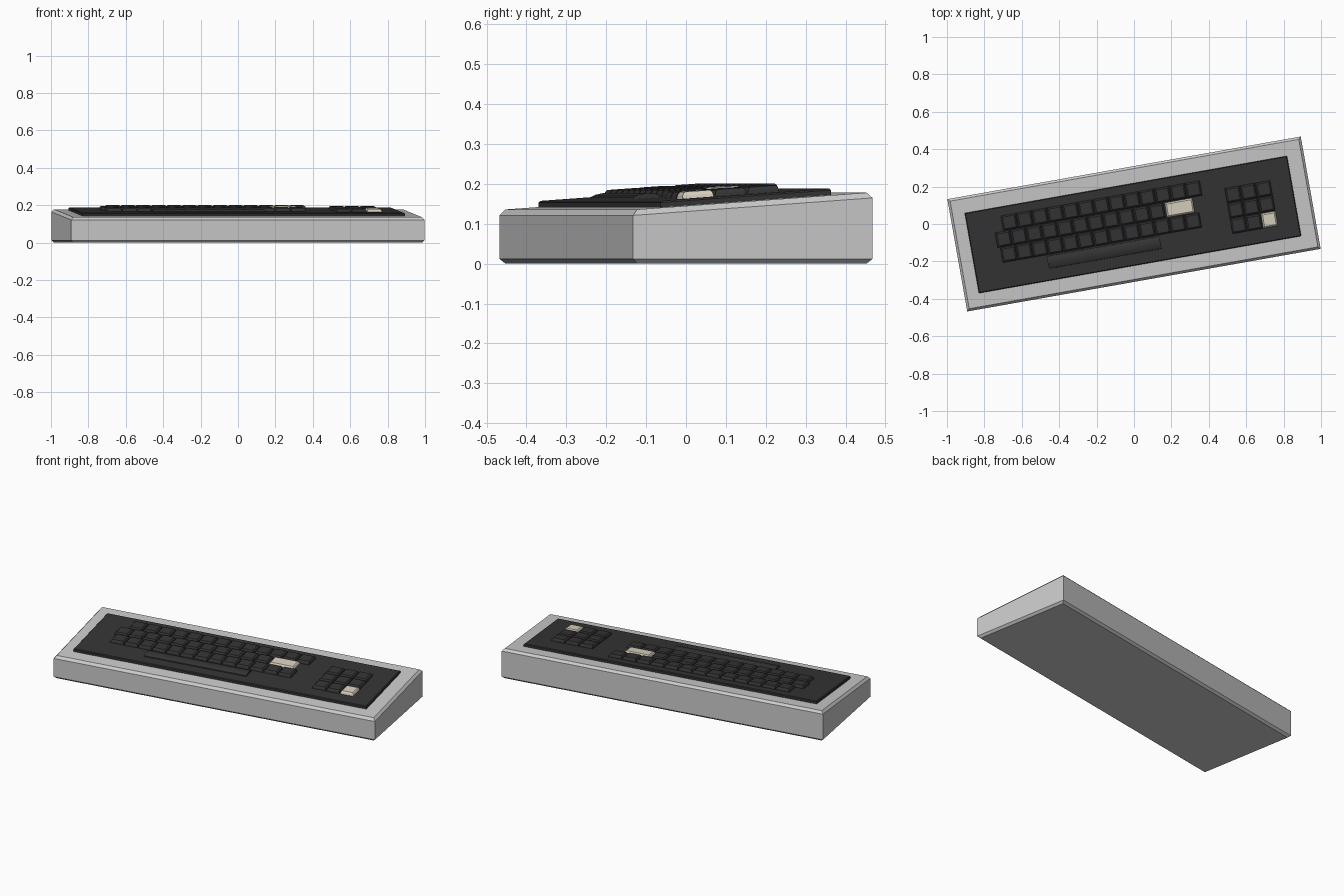
import bpy, bmesh, math
from mathutils import Matrix

if "Cube" in bpy.data.objects:
    bpy.data.objects.remove(bpy.data.objects["Cube"])

TURN = Matrix.Rotation(math.radians(10.05), 4, 'Z')
SLOPE = 0.072


def deck(y):
    # height of the sloping case top
    return 0.157 + SLOPE * y


def material(name, rgb):
    m = bpy.data.materials.new(name)
    m.diffuse_color = (*rgb, 1)
    m.use_nodes = True
    m.node_tree.nodes["Principled BSDF"].inputs["Base Color"].default_value = m.diffuse_color
    return m


dark = material("dark_plastic", (0.035, 0.035, 0.035))
cream = material("cream_plastic", (0.70, 0.65, 0.53))


def loft(bm, rings):
    # closed stack of point rings
    rows = [[bm.verts.new(p) for p in r] for r in rings]
    n = len(rows[0])
    for a, b in zip(rows, rows[1:]):
        for i in range(n):
            j = (i + 1) % n
            bm.faces.new((a[i], a[j], b[j], b[i]))
    bm.faces.new(rows[0][::-1])
    bm.faces.new(rows[-1])


def rect(cx, cy, w, d, z):
    # rectangle whose height follows the function z(y)
    pts = [(-w, -d), (w, -d), (w, d), (-w, d)]
    return [(cx + x / 2, cy + y / 2, z(cy + y / 2)) for x, y in pts]


def finish(name, bm, mat=None):
    bmesh.ops.recalc_face_normals(bm, faces=bm.faces)
    bm.transform(TURN)
    me = bpy.data.meshes.new(name)
    bm.to_mesh(me)
    bm.free()
    ob = bpy.data.objects.new(name, me)
    bpy.context.collection.objects.link(ob)
    if mat:
        me.materials.append(mat)
    return ob


def block(name, cx, cy, w, d, steps, mat):
    # stepped block on the slope; each step is (inset, height above case top)
    bm = bmesh.new()
    loft(bm, [rect(cx, cy, w - 2 * i, d - 2 * i, lambda y, h=h: deck(y) + h)
              for i, h in steps])
    return finish(name, bm, mat)


# Wedge case with chamfered rims
W, D, C = 1.919, 0.61, 0.013
bm = bmesh.new()
loft(bm, [rect(0, 0, W - 2 * C, D - 2 * C, lambda y: 0),
          rect(0, 0, W, D, lambda y: 0.012),
          rect(0, 0, W, D, lambda y: deck(y) - 0.014),
          rect(0, 0, W - 2 * C, D - 2 * C, deck)])
finish("case", bm)

# Dark key plate
block("key_plate", -0.006, -0.002, 1.75, 0.435,
      [(0, -0.01), (0, 0.012), (0.004, 0.016)], dark)

# Keys
P = 0.0833
KEY = [(0, 0.012), (0.002, 0.024), (0.005, 0.030), (0.009, 0.033)]


def key(name, x, y, w=0.081, mat=dark):
    block(name, x, y, w, 0.081, KEY, mat)


for row, (x0, y, count) in enumerate([(-0.654, 0.127, 13),
                                      (-0.700, 0.043, 11),
                                      (-0.686, -0.041, 13)]):
    for i in range(count):
        key(f"key_row{row + 1}_{i + 1}", x0 + i * P, y)
key("enter_key", 0.256, 0.043, 0.152, cream)

# Number pad
for r in range(3):
    for c in range(3):
        last = r == 2 and c == 2
        key("pad_enter_key" if last else f"pad_key_{r + 1}_{c + 1}",
            0.55 + c * P, 0.063 - r * P, mat=cream if last else dark)

# Space bar with a low rounded profile
prof = [(-0.157, 0.012), (-0.155, 0.021), (-0.145, 0.026), (-0.123, 0.029),
        (-0.100, 0.026), (-0.090, 0.021), (-0.088, 0.012)]
bm = bmesh.new()
loft(bm, [[(x, y, deck(y) + h) for y, h in prof] for x in (-0.49, 0.122)])
bar = finish("space_bar", bm, dark)
bpy.context.view_layer.objects.active = bar
bar.select_set(True)
bpy.ops.object.shade_smooth_by_angle(angle=math.radians(35))
